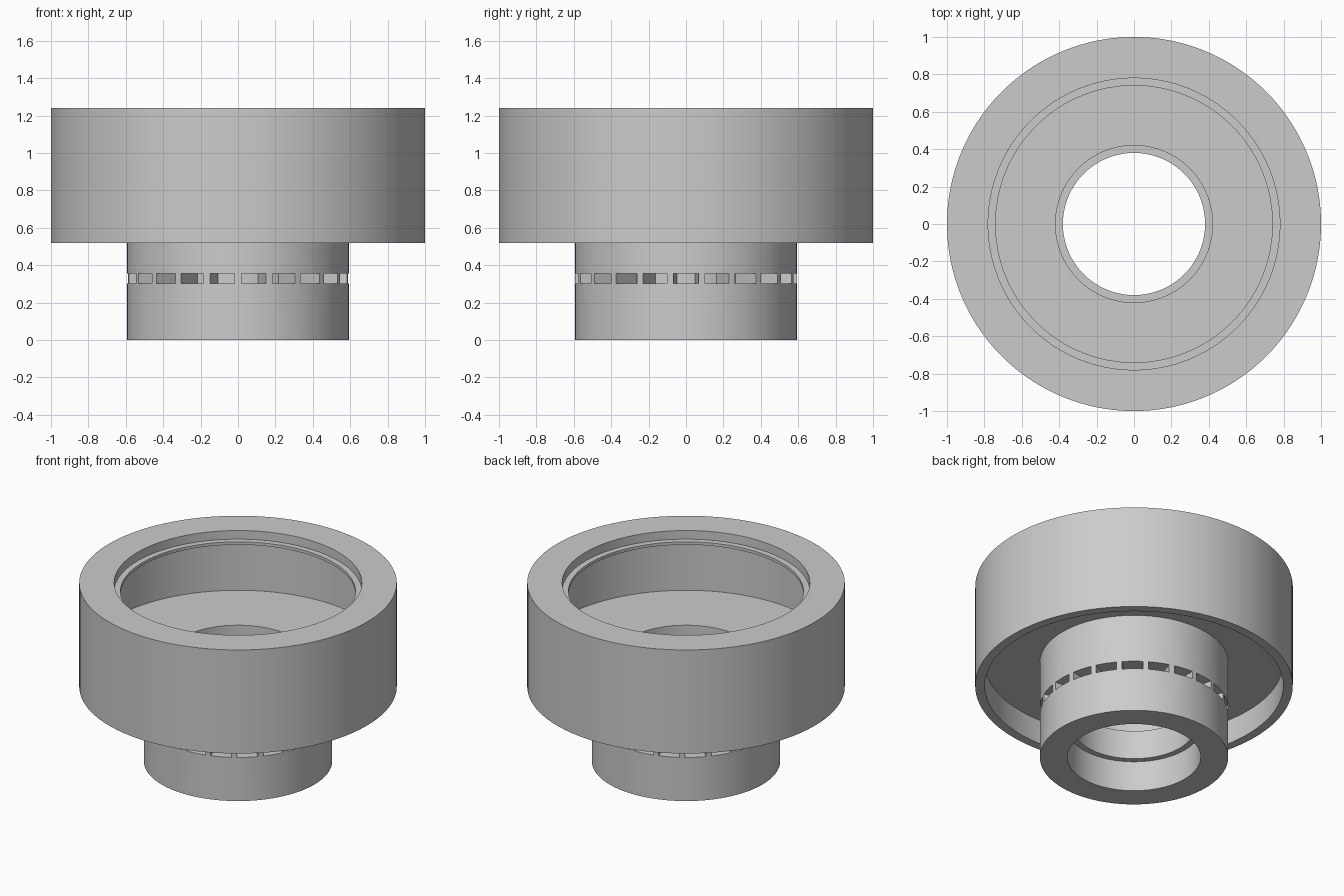
import bpy, bmesh, math

cube = bpy.data.objects.get("Cube")
if cube:
    bpy.data.objects.remove(cube, do_unlink=True)

SEGMENTS = 132
SLOTS = 22
SLOT_HALF_ANGLE = math.radians(6.5)

grey = bpy.data.materials.new("plain_grey")
grey.use_nodes = True
grey.diffuse_color = (0.6, 0.6, 0.6, 1)
grey.node_tree.nodes["Principled BSDF"].inputs["Base Color"].default_value = (0.6, 0.6, 0.6, 1)


def make_object(name, bm):
    bmesh.ops.recalc_face_normals(bm, faces=bm.faces)
    mesh = bpy.data.meshes.new(name)
    bm.to_mesh(mesh)
    bm.free()
    mesh.materials.append(grey)
    obj = bpy.data.objects.new(name, mesh)
    bpy.context.collection.objects.link(obj)
    return obj


def add_sweep(bm, profile, start, angle, steps):
    """Sweep a closed (radius, z) profile about z; cap the ends of a partial sweep."""
    closed = angle > math.tau - 0.001
    rings = []
    for i in range(steps if closed else steps + 1):
        a = start + angle * i / steps
        rings.append([bm.verts.new((r * math.cos(a), r * math.sin(a), z)) for r, z in profile])
    count = len(profile)
    for i in range(steps):
        ring, following = rings[i], rings[(i + 1) % len(rings)]
        for j in range(count):
            k = (j + 1) % count
            bm.faces.new((ring[j], following[j], following[k], ring[k]))
    if not closed:
        bm.faces.new(rings[0])
        bm.faces.new(rings[-1])


# Thin-walled drum on a thick collar, with a lip at the top and a sleeve in the bore
profile = [
    (0.42, 0.0), (0.593, 0.0), (0.593, 0.69),               # collar outside
    (0.94, 0.69), (0.94, 0.52), (1.0, 0.52),                # hollow skirt
    (1.0, 1.24), (0.78, 1.24),                              # drum wall and rim
    (0.78, 1.18), (0.74, 1.18), (0.74, 1.16), (0.94, 1.16),  # recessed lip
    (0.94, 0.75), (0.42, 0.75),                             # drum floor
    (0.42, 0.41), (0.38, 0.41), (0.38, 0.21), (0.42, 0.21),  # sleeve in bore
]
bm = bmesh.new()
add_sweep(bm, profile, 0, math.tau, SEGMENTS)
housing = make_object("housing", bm)

# Ring of slots cut through the collar wall as far as the sleeve
bm = bmesh.new()
slot = [(0.42, 0.303), (0.65, 0.303), (0.65, 0.357), (0.42, 0.357)]
for i in range(SLOTS):
    middle = math.tau * i / SLOTS
    add_sweep(bm, slot, middle - SLOT_HALF_ANGLE, 2 * SLOT_HALF_ANGLE, 4)
cutter = make_object("slot_cutter", bm)
cutter.hide_render = True

cut = housing.modifiers.new("slots", "BOOLEAN")
cut.operation = "DIFFERENCE"
cut.solver = "EXACT"
cut.object = cutter

bpy.ops.object.select_all(action="DESELECT")
bpy.context.view_layer.objects.active = housing
housing.select_set(True)
bpy.ops.object.modifier_apply(modifier=cut.name)
bpy.data.objects.remove(cutter, do_unlink=True)
bpy.ops.object.shade_smooth_by_angle(angle=math.radians(30))
